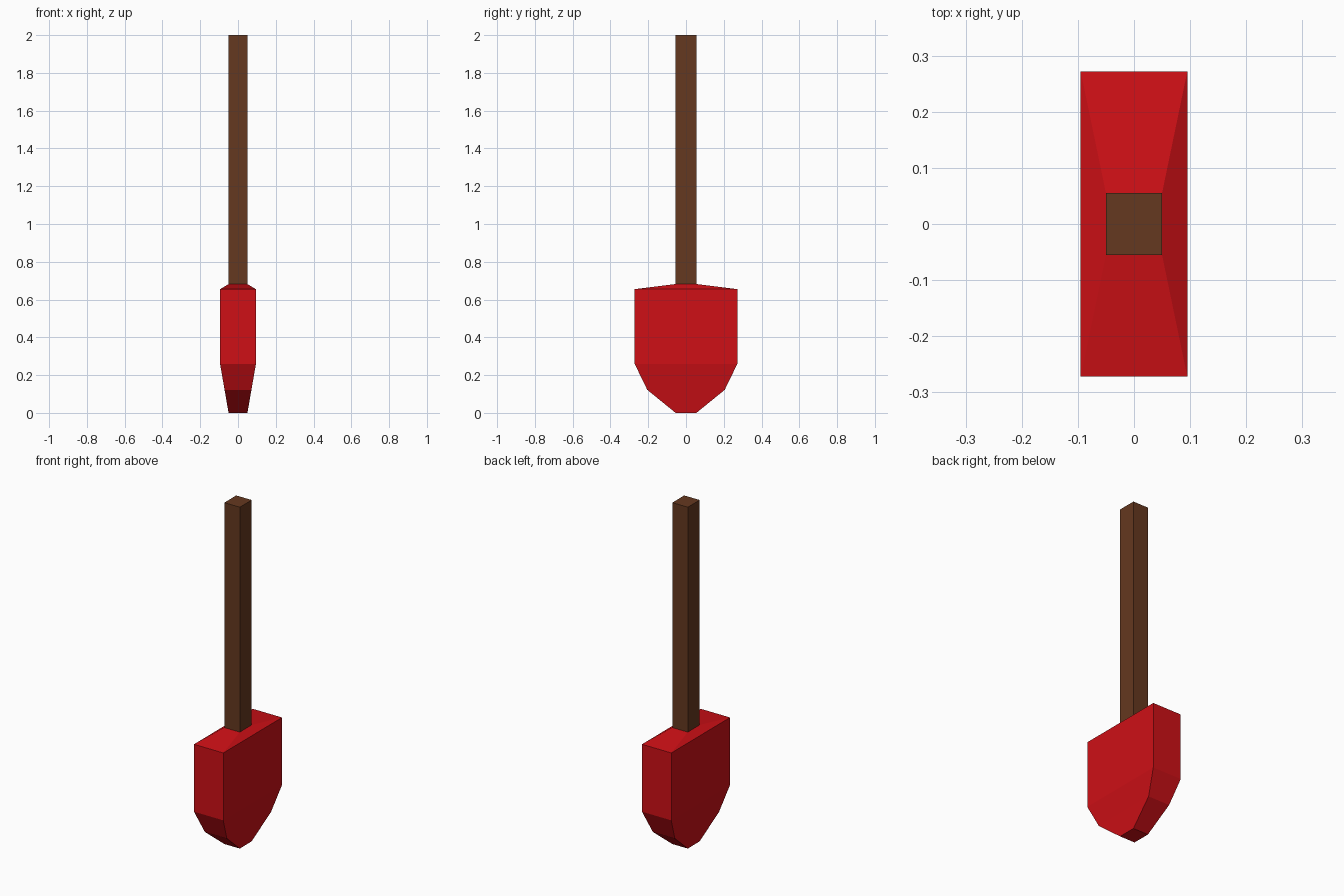
import bpy, bmesh

if "Cube" in bpy.data.objects:
    bpy.data.objects.remove(bpy.data.objects["Cube"])


def material(name, color):
    m = bpy.data.materials.new(name)
    m.diffuse_color = color
    m.use_nodes = True
    m.node_tree.nodes["Principled BSDF"].inputs["Base Color"].default_value = m.diffuse_color
    return m


def loft(name, rings, mat):
    """Skin rectangular sections given as (z, half_x, half_y), capped at both ends."""
    bm = bmesh.new()
    loops = [[bm.verts.new((sx * hx, sy * hy, z))
              for sx, sy in ((-1, -1), (1, -1), (1, 1), (-1, 1))]
             for z, hx, hy in rings]
    for a, b in zip(loops, loops[1:]):
        for i in range(4):
            j = (i + 1) % 4
            bm.faces.new((a[i], a[j], b[j], b[i]))
    bm.faces.new(loops[0][::-1])
    bm.faces.new(loops[-1])
    bmesh.ops.recalc_face_normals(bm, faces=bm.faces)
    me = bpy.data.meshes.new(name)
    bm.to_mesh(me)
    bm.free()
    me.materials.append(mat)
    ob = bpy.data.objects.new(name, me)
    bpy.context.collection.objects.link(ob)
    return ob


red = material("red_paint", (0.62, 0.005, 0.008, 1))
brown = material("brown_wood", (0.13, 0.04, 0.014, 1))

# Tapered paddle head
loft("paddle_head", [(0, 0.05, 0.055), (0.122, 0.071, 0.205), (0.26, 0.095, 0.272),
                     (0.655, 0.095, 0.272), (0.682, 0.05, 0.055)], red)

# Square handle
loft("handle", [(0.682, 0.05, 0.055), (2.0, 0.05, 0.055)], brown)
